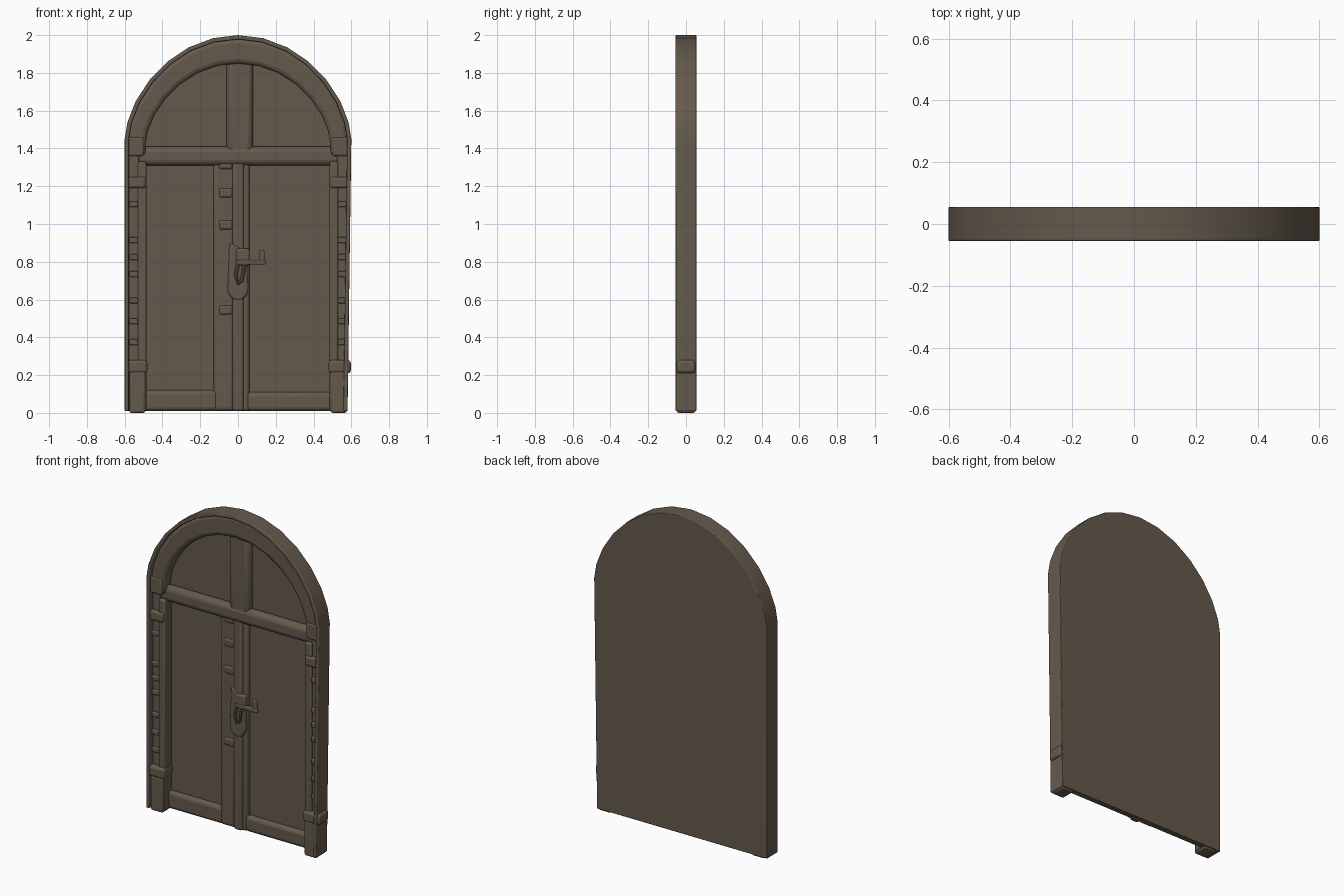
import bpy, bmesh, math

old = bpy.data.objects.get("Cube")
if old:
    bpy.data.objects.remove(old, do_unlink=True)

wood = bpy.data.materials.new("dark_brown_wood")
wood.use_nodes = True
COLOR = (0.13, 0.102, 0.073, 1)
wood.diffuse_color = COLOR
wood.node_tree.nodes["Principled BSDF"].inputs["Base Color"].default_value = COLOR


def finish(obj, bevel):
    """Material, softened edges and smooth shading."""
    obj.data.materials.append(wood)
    bpy.ops.object.select_all(action='DESELECT')
    obj.select_set(True)
    bpy.context.view_layer.objects.active = obj
    if bevel:
        mod = obj.modifiers.new("soft_edges", 'BEVEL')
        mod.width = bevel
        mod.segments = 3
        mod.limit_method = 'ANGLE'
        mod.angle_limit = math.radians(50)
    bpy.ops.object.shade_smooth_by_angle(angle=math.radians(40))
    return obj


def prism(name, outline, front, back, bevel=0.0):
    """Extrude an x/z outline from the front depth to the back depth."""
    bm = bmesh.new()
    face = bm.faces.new([bm.verts.new((x, front, z)) for x, z in outline])
    ext = bmesh.ops.extrude_face_region(bm, geom=[face])
    moved = [v for v in ext["geom"] if isinstance(v, bmesh.types.BMVert)]
    bmesh.ops.translate(bm, verts=moved, vec=(0, back - front, 0))
    bmesh.ops.recalc_face_normals(bm, faces=bm.faces)
    mesh = bpy.data.meshes.new(name)
    bm.to_mesh(mesh)
    bm.free()
    obj = bpy.data.objects.new(name, mesh)
    bpy.context.collection.objects.link(obj)
    return finish(obj, bevel)


def box(name, x0, x1, z0, z1, front, back=0.05, bevel=0.01):
    return prism(name, [(x0, z0), (x1, z0), (x1, z1), (x0, z1)], front, back, bevel)


def arch(half, spring, top, bottom, lean=0.0, steps=14):
    """Slightly pointed arch, from the +x foot over the crown to the -x foot."""
    curve = [(half * math.cos(math.pi * i / steps),
              spring + (top - spring) * abs(math.sin(math.pi * i / steps)) ** 1.2)
             for i in range(steps + 1)]
    return [(half - lean, bottom)] + curve + [(-half, bottom)]


def tube(name, points, radius):
    curve = bpy.data.curves.new(name, 'CURVE')
    curve.dimensions = '3D'
    curve.bevel_depth = radius
    curve.bevel_resolution = 2
    curve.use_fill_caps = True
    spline = curve.splines.new('POLY')
    spline.points.add(len(points) - 1)
    for p, co in zip(spline.points, points):
        p.co = (*co, 1)
    obj = bpy.data.objects.new(name, curve)
    bpy.context.collection.objects.link(obj)
    bpy.ops.object.select_all(action='DESELECT')
    obj.select_set(True)
    bpy.context.view_layer.objects.active = obj
    bpy.ops.object.convert(target='MESH')
    return finish(bpy.context.object, 0)


# Thin backing slab whose front forms the deeply recessed panels
outer = arch(0.6, 1.45, 2.0, 0.01, 0.02)
prism("backing_slab", outer, 0.035, 0.055, 0.004)

# Thin outer rim, and the broader arched casing inside it
rim_inner = arch(0.578, 1.45, 1.978, 0.01, 0.02)
prism("outer_rim", outer + rim_inner[::-1], -0.055, 0.05, 0.005)
casing_inner = arch(0.49, 1.42, 1.85, 1.36)
casing_outer = arch(0.585, 1.45, 1.985, 1.36)
prism("arch_casing", casing_outer + casing_inner[::-1], -0.036, 0.05, 0.025)

# Cross rail, centre post and leaf framing
box("transom_rail", -0.58, 0.58, 1.31, 1.41, -0.014, bevel=0.03)
box("upper_post", -0.06, 0.08, 1.36, 1.88, -0.01, bevel=0.03)
box("left_leaf_stile", -0.01, 0.06, 0.01, 1.34, 0.006, bevel=0.015)
box("right_leaf_stile", -0.13, -0.02, 0.01, 1.34, 0.004, bevel=0.02)
box("meeting_bead", -0.03, 0.03, 0.01, 1.34, -0.006, bevel=0.014)
box("left_bottom_rail", 0.04, 0.5, 0.01, 0.11, 0.005, bevel=0.022)
box("right_bottom_rail", -0.5, -0.1, 0.01, 0.12, 0.005, bevel=0.022)

# Jambs with a sunken channel, cross ribs, capitals and plinths on each side
for side, label in ((1, "left"), (-1, "right")):
    def jamb_part(part, inner, outer_x, z0, z1, front, bevel=0.008):
        xs = sorted((side * inner, side * outer_x))
        box(f"{label}_{part}", xs[0], xs[1], z0, z1, front, 0.05, bevel)

    jamb_part("jamb_inner_strip", 0.485, 0.53, 0.01, 1.33, -0.034, 0.01)
    jamb_part("jamb_channel", 0.525, 0.578, 0.01, 1.4, -0.02, 0.003)
    jamb_part("capital", 0.49, 0.585, 1.19, 1.25, -0.046, 0.012)
    jamb_part("impost", 0.5, 0.585, 1.36, 1.46, -0.042, 0.01)
    jamb_part("plinth", 0.49, 0.575, 0.0, 0.22, -0.048, 0.012)
    jamb_part("plinth_collar", 0.48, 0.597, 0.21, 0.28, -0.05, 0.016)
    for i, z in enumerate((0.36, 0.47, 0.58, 0.72, 0.81, 0.9, 1.09)):
        jamb_part(f"jamb_rib_{i + 1}", 0.53, 0.575, z, z + 0.03, -0.036, 0.006)

# Lock plate, lever handle and hanging pull on the meeting stile
lock = [(0.055 * math.cos(a), 0.66 + 0.065 * math.sin(a))
        for a in [math.pi * (1 + i / 8) for i in range(9)]]
prism("lock_plate", lock + [(0.05, 0.86), (-0.045, 0.9)], -0.01, 0.045, 0.012)
box("handle_boss", -0.01, 0.06, 0.78, 0.87, -0.018)
box("lever_handle", -0.01, 0.145, 0.785, 0.81, -0.022, 0.0, 0.006)
box("lever_end", 0.11, 0.14, 0.785, 0.86, -0.018, 0.0, 0.006)
tube("hanging_pull", [(0.0, -0.012, 0.79), (-0.012, -0.012, 0.73), (0.0, -0.012, 0.685),
                      (0.02, -0.012, 0.7), (0.035, -0.012, 0.79)], 0.01)
for i, z in enumerate((1.29, 1.14, 0.97, 0.52)):
    box(f"meeting_stud_{i + 1}", -0.1, -0.03, z, z + 0.05, -0.004, bevel=0.012)
